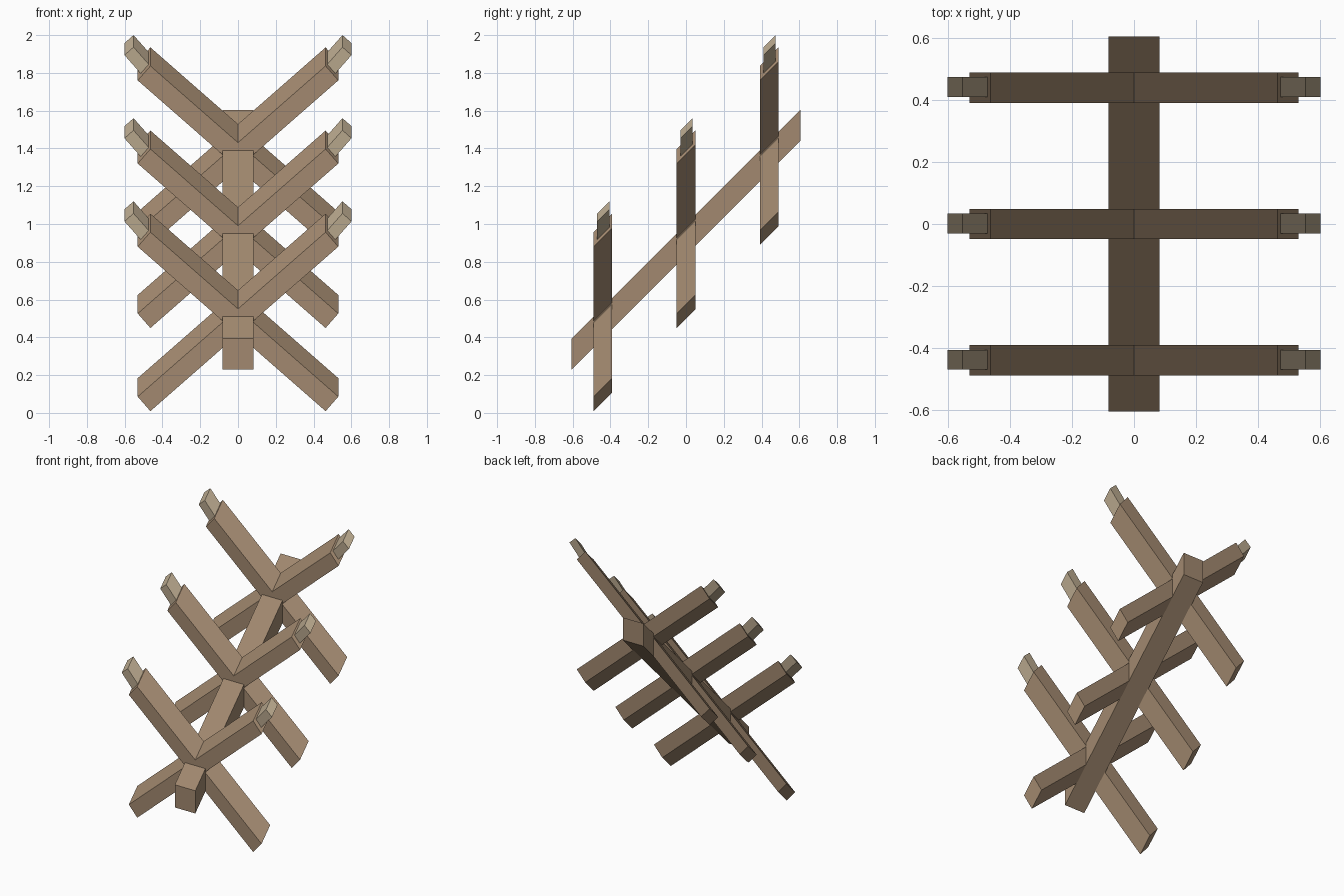
import bpy, bmesh, math
from mathutils import Matrix, Vector

cube = bpy.data.objects.get("Cube")
if cube:
    bpy.data.objects.remove(cube)


def material(name, rgb):
    m = bpy.data.materials.new(name)
    m.use_nodes = True
    m.diffuse_color = (*rgb, 1)
    m.node_tree.nodes["Principled BSDF"].inputs["Base Color"].default_value = (*rgb, 1)
    return m


wood = material("brown wood", (0.36, 0.25, 0.16))
pale = material("pale cut wood", (0.47, 0.38, 0.26))

# Every timber leans back: height rises with depth at 45 degrees
LEAN = Matrix(((1, 0, 0, 0), (0, 1, 0, 0), (0, 1, 1, 0), (0, 0, 0, 1)))


def timber(name, size, centre, tilt, mat):
    """Box tilted in the x-z plane, then leaned about its own centre."""
    bm = bmesh.new()
    bmesh.ops.create_cube(bm, size=1)
    shape = LEAN @ Matrix.Rotation(-tilt, 4, 'Y') @ Matrix.Diagonal((*size, 1))
    bm.transform(shape)
    mesh = bpy.data.meshes.new(name)
    bm.to_mesh(mesh)
    bm.free()
    mesh.materials.append(mat)
    ob = bpy.data.objects.new(name, mesh)
    ob.location = centre
    bpy.context.collection.objects.link(ob)


# Long leaning spine
timber("spine_beam", (0.164, 1.21, 0.164), (0, 0, 0.917), 0, wood)

# Three crosses with pale pegs on their upper ends
arm_tilt, peg_tilt, peg_len = math.radians(41.2), math.radians(48.5), 0.16
for place, y in (("front", -0.44), ("middle", 0), ("back", 0.44)):
    hub = Vector((0, y, 0.972 + y))
    for side, s in (("left", 1), ("right", -1)):
        timber(f"{place}_{side}_cross_arm", (1.322, 0.098, 0.102), hub, s * arm_tilt, wood)
        reach = Vector((0.577 - math.cos(peg_tilt) * peg_len / 2, 0.002,
                        0.535 - math.sin(peg_tilt) * peg_len / 2))
        reach.x *= s
        timber(f"{place}_{side}_peg", (peg_len, 0.064, 0.064), hub + reach, s * peg_tilt, pale)
